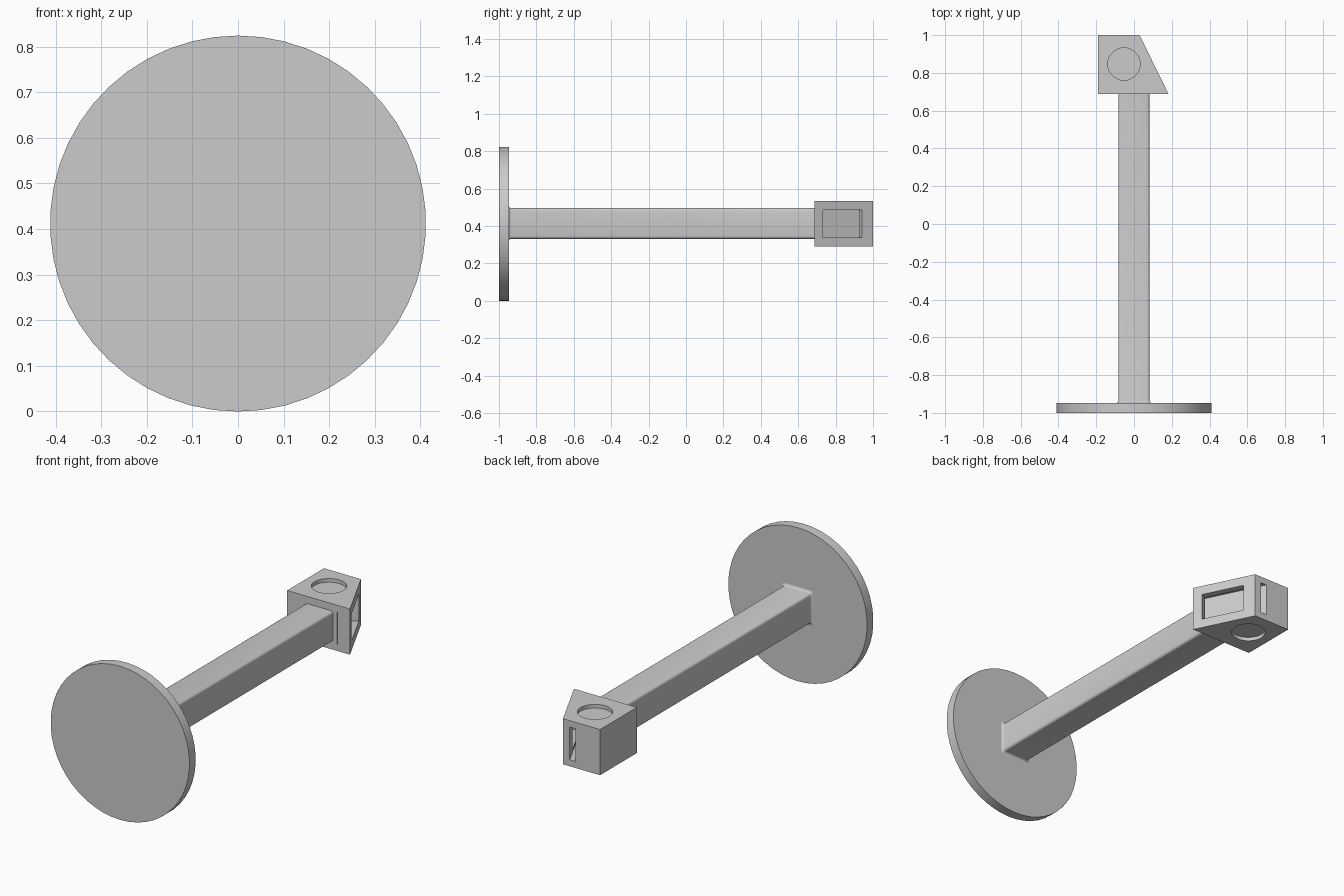
import bpy, bmesh, math
from mathutils import Vector, Matrix

cube = bpy.data.objects.get("Cube")
if cube:
    bpy.data.objects.remove(cube, do_unlink=True)

grey = bpy.data.materials.new("plain_grey")
grey.use_nodes = True
COLOUR = (0.6, 0.6, 0.6, 1)
grey.diffuse_color = COLOUR
grey.node_tree.nodes["Principled BSDF"].inputs["Base Color"].default_value = COLOUR

MID = 0.412  # height of the arm's axis


def loft(name, rings):
    """Skin a closed solid through rings of equal point count."""
    bm = bmesh.new()
    loops = [[bm.verts.new(p) for p in ring] for ring in rings]
    n = len(loops[0])
    for a, b in zip(loops, loops[1:]):
        for i in range(n):
            j = (i + 1) % n
            bm.faces.new((a[i], a[j], b[j], b[i]))
    bm.faces.new(loops[0])
    bm.faces.new(loops[-1])
    bmesh.ops.recalc_face_normals(bm, faces=bm.faces)
    mesh = bpy.data.meshes.new(name)
    bm.to_mesh(mesh)
    bm.free()
    mesh.materials.append(grey)
    obj = bpy.data.objects.new(name, mesh)
    bpy.context.collection.objects.link(obj)
    return obj


def smooth(obj):
    bpy.ops.object.select_all(action='DESELECT')
    obj.select_set(True)
    bpy.context.view_layer.objects.active = obj
    bpy.ops.object.shade_smooth_by_angle(angle=math.radians(35))


def circle(radius, count):
    return [(radius * math.sin(math.tau * i / count),
             radius * math.cos(math.tau * i / count)) for i in range(count)]


def rounded_square(half, radius, steps=4):
    pts = []
    for q in range(4):
        centre = math.pi / 4 + q * math.pi / 2
        cx = math.copysign(half - radius, math.cos(centre))
        cz = math.copysign(half - radius, math.sin(centre))
        for s in range(steps + 1):
            a = math.pi / 2 * (q + s / steps)
            pts.append((cx + radius * math.cos(a), cz + radius * math.sin(a)))
    return pts


# Round base plate
base = loft("base_plate", [[(x, y, MID + z) for x, z in circle(MID, 50)]
                           for y in (-1, -0.947)])
smooth(base)

# Square arm with softened edges and a small fillet at the plate
fillet = 0.012
sections = [(-0.95, 0.082 + fillet)]
for k in range(5):
    a = math.pi / 2 * k / 4
    sections.append((-0.947 + fillet * (1 - math.cos(a)),
                     0.082 + fillet * (1 - math.sin(a))))
sections.append((0.70, 0.082))
arm = loft("arm", [[(x, y, MID + 0.002 + z) for x, z in rounded_square(h, 0.014)]
                   for y, h in sections])
smooth(arm)

# Wedge-shaped head
LOW, HIGH = 0.29, 0.535
corner, tip = Vector((0.03, 1, 0)), Vector((0.183, 0.688, 0))
outline = [(-0.19, 1), (-0.19, 0.688), tip.xy, corner.xy]
head = loft("head", [[(x, y, z) for x, y in outline] for z in (LOW, HIGH)])

along = (tip - corner).normalized()
outward = Vector((-along.y, along.x, 0))
middle = Vector((0, 0, (LOW + HIGH) / 2))


def slanted_box(name, start, end, deep, shallow, height):
    """Box aligned with the slanted face; depths are measured inwards."""
    rings = []
    for z in (-height / 2, height / 2):
        rings.append([corner + middle + along * t - outward * d + Vector((0, 0, z))
                      for t, d in ((start, deep), (end, deep),
                                   (end, shallow), (start, shallow))])
    return loft(name, rings)


# Plate slot entering from the back, window in the slanted face, round recesses
cutters = [slanted_box("slot_cutter", -0.1, 0.315, 0.068, 0.036, 0.175),
           slanted_box("window_cutter", 0.066, 0.297, 0.05, -0.05, 0.145)]
for name, z0, z1 in (("top_recess_cutter", HIGH - 0.02, HIGH + 0.05),
                     ("bottom_recess_cutter", LOW - 0.05, LOW + 0.02)):
    cutters.append(loft(name, [[(x - 0.053, y + 0.847, z) for x, y in circle(0.086, 40)]
                               for z in (z0, z1)]))

bpy.context.view_layer.objects.active = head
for cutter in cutters:
    mod = head.modifiers.new(cutter.name, 'BOOLEAN')
    mod.operation = 'DIFFERENCE'
    mod.solver = 'EXACT'
    mod.object = cutter
    bpy.ops.object.modifier_apply(modifier=mod.name)
for cutter in cutters:
    bpy.data.objects.remove(cutter, do_unlink=True)
smooth(head)
